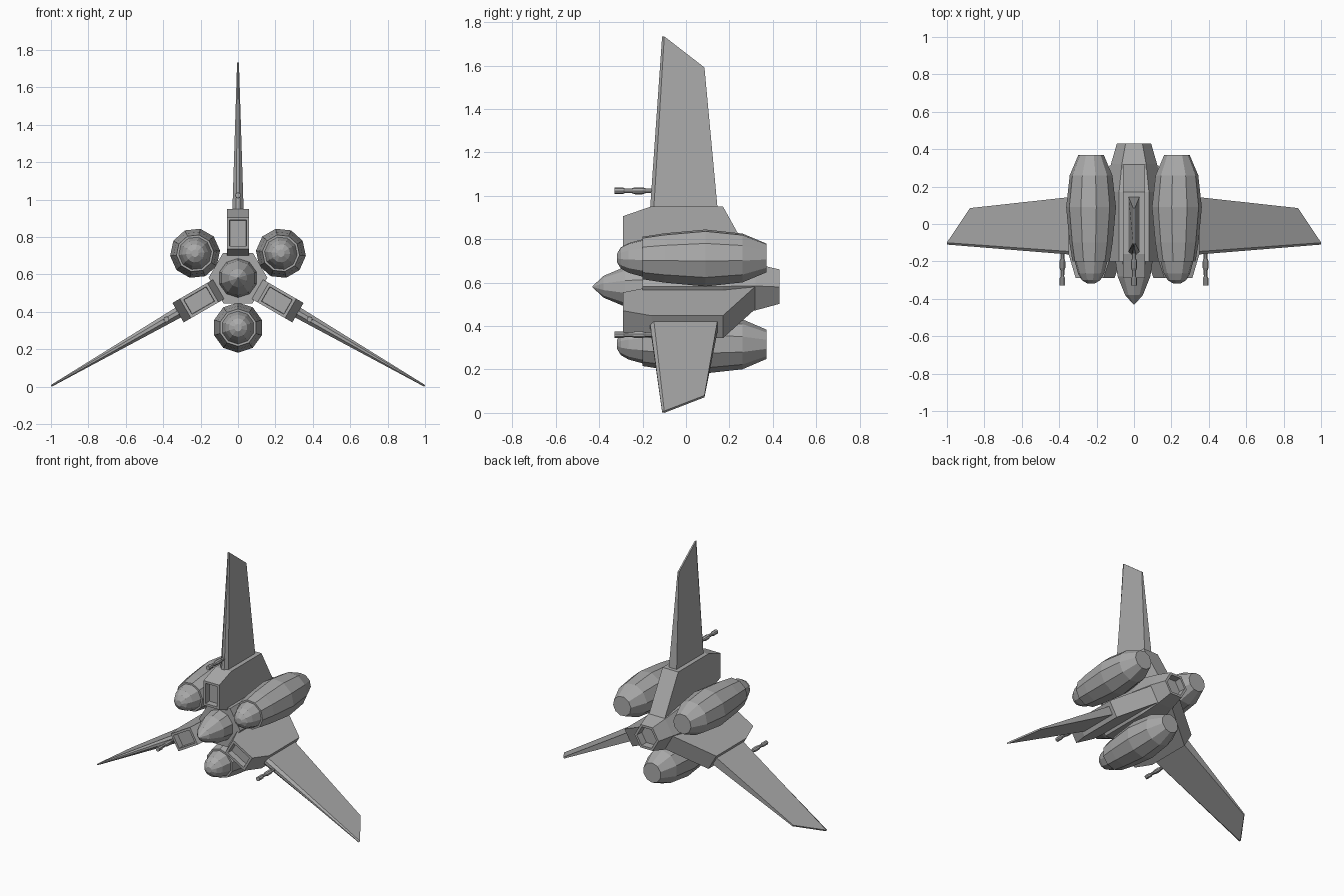
import bpy, bmesh
from math import sin, cos, pi, radians
from mathutils import Matrix, Vector

cube = bpy.data.objects.get("Cube")
if cube:
    bpy.data.objects.remove(cube, do_unlink=True)

AXIS = Matrix.Translation((0, 0, 0.581))

grey = bpy.data.materials.new("hull_grey")
grey.use_nodes = True
COLOUR = (0.4, 0.4, 0.4, 1)
grey.diffuse_color = COLOUR
grey.node_tree.nodes["Principled BSDF"].inputs["Base Color"].default_value = COLOUR


def loft(name, rings, turn=0, recess=None):
    """Skin a list of matching rings; recess = (direction, border, depth) sinks a panel."""
    bm = bmesh.new()
    loops = [[bm.verts.new(p) for p in ring] for ring in rings]
    n = len(loops[0])
    for a, b in zip(loops, loops[1:]):
        for i in range(n):
            j = (i + 1) % n
            bm.faces.new((a[i], a[j], b[j], b[i]))
    bm.faces.new(loops[0])
    bm.faces.new(loops[-1])
    bmesh.ops.recalc_face_normals(bm, faces=bm.faces)
    if recess:
        direction, border, depth = recess
        panel = max(bm.faces, key=lambda f: f.normal.dot(Vector(direction)))
        bmesh.ops.inset_individual(bm, faces=[panel], thickness=border)
        bmesh.ops.inset_individual(bm, faces=[panel], thickness=0.002, depth=-depth)
    mesh = bpy.data.meshes.new(name)
    bm.to_mesh(mesh)
    bm.free()
    mesh.materials.append(grey)
    ob = bpy.data.objects.new(name, mesh)
    bpy.context.collection.objects.link(ob)
    ob.matrix_world = AXIS @ Matrix.Rotation(radians(turn), 4, 'Y')
    return ob


def turned(name, profile, height=0, turn=0, sides=10):
    """Round part along y from (y, radius) pairs."""
    rings = [[(r * sin(2 * pi * i / sides), y, height + r * cos(2 * pi * i / sides))
              for i in range(sides)] for y, r in profile]
    return loft(name, rings, turn)


def hub_ring(y, dist, half):
    """Triangle with cut corners, one flat toward each pylon."""
    ring = []
    for k in range(3):
        rot = Matrix.Rotation(radians(120 * k), 3, 'Y')
        ring += [rot @ Vector((x, y, dist)) for x in (-half, half)]
    return ring


# Central body with sunken exhaust, and nose cone
loft("hub", [hub_ring(-0.2, 0.135, 0.08), hub_ring(0.17, 0.135, 0.08),
             hub_ring(0.32, 0.105, 0.065), hub_ring(0.43, 0.08, 0.045)],
     recess=((0, 1, 0), 0.018, 0.05))
turned("nose", [(-0.43, 0.003), (-0.38, 0.05), (-0.28, 0.092), (-0.19, 0.106), (-0.15, 0.106)])

ENGINE = [(-0.2, 0.1), (-0.1, 0.116), (0.09, 0.134), (0.26, 0.115), (0.37, 0.068)]
ENGINE_NOSE = [(-0.318, 0.02), (-0.3, 0.05), (-0.265, 0.07), (-0.2, 0.088), (-0.18, 0.088)]
GUN = [(-0.33, 0.015), (-0.29, 0.015), (-0.28, 0.01), (-0.25, 0.011),
       (-0.235, 0.016), (-0.2, 0.016), (-0.185, 0.011), (-0.14, 0.011)]
PYLON = [(-0.29, 0.155), (-0.29, 0.325), (-0.16, 0.37), (0.17, 0.37),
         (0.32, 0.1), (0.17, 0.09), (-0.2, 0.12)]


def wing_ring(front, bevel, back, half, edge, z_front, z_back):
    return [(-edge, front, z_front), (edge, front, z_front), (half, bevel, z_front),
            (half, back, z_back), (-half, back, z_back), (-half, bevel, z_front)]


# Three-fold pylons, wings, guns and engines
for side, turn in (("top", 0), ("left", 120), ("right", 240)):
    loft(side + "_pylon", [[(x, y, z) for y, z in PYLON] for x in (-0.06, 0.06)],
         turn, recess=((0, -1, 0), 0.022, 0.04))
    loft(side + "_wing", [wing_ring(-0.165, -0.148, 0.145, 0.03, 0.01, 0.365, 0.365),
                          wing_ring(-0.11, -0.1, 0.085, 0.005, 0.002, 1.153, 1.01)], turn)
    turned(side + "_gun", GUN, 0.442, turn, 8)
for side, turn in (("left", 60), ("bottom", 180), ("right", 300)):
    turned(side + "_engine", ENGINE, 0.265, turn)
    turned(side + "_engine_nose", ENGINE_NOSE, 0.265, turn)
